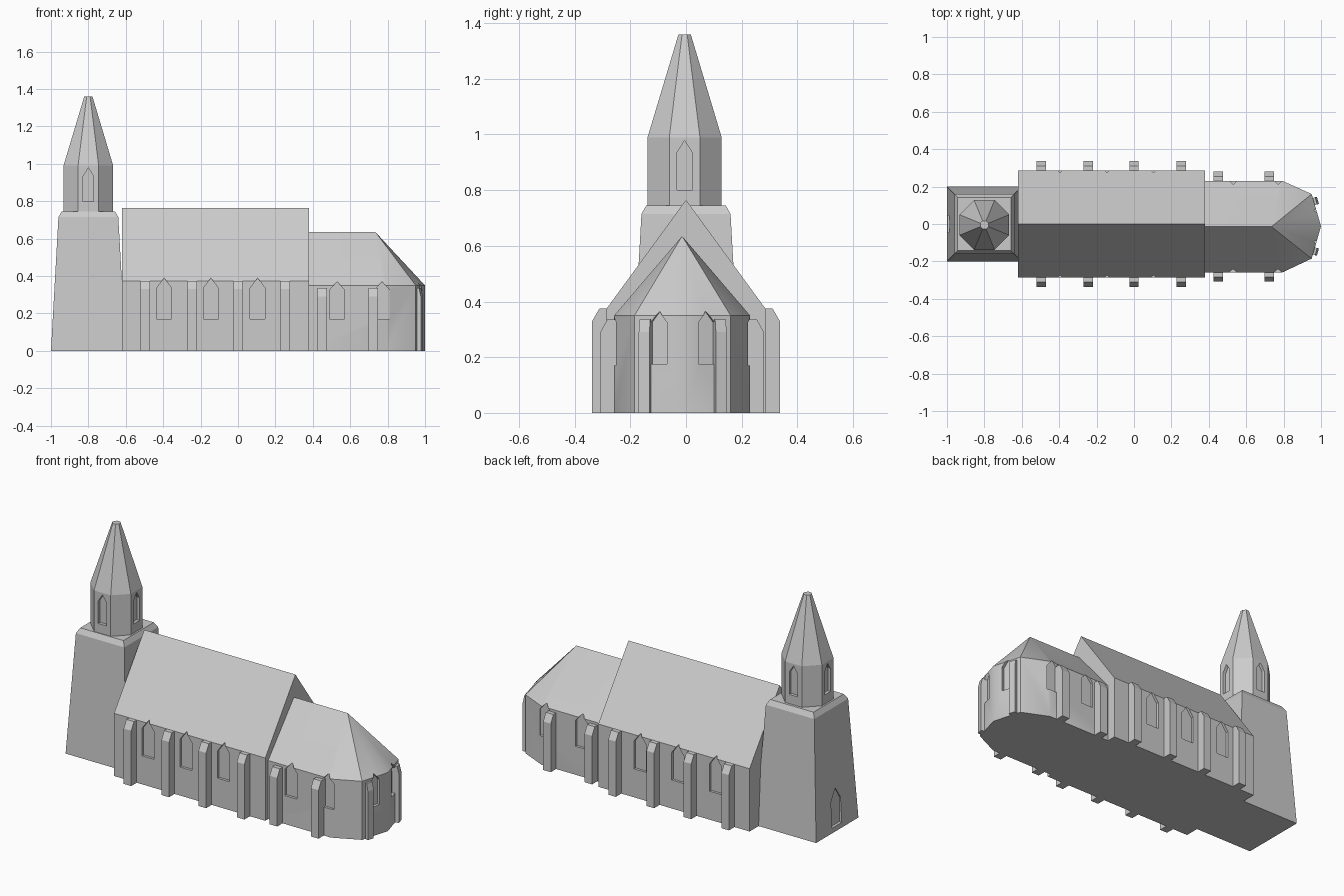
import bpy, bmesh, math
from mathutils import Vector

if "Cube" in bpy.data.objects:
    bpy.data.objects.remove(bpy.data.objects["Cube"])

stone = bpy.data.materials.new("light_grey_stone")
stone.diffuse_color = (0.6, 0.6, 0.6, 1)
stone.use_nodes = True
stone.node_tree.nodes["Principled BSDF"].inputs["Base Color"].default_value = stone.diffuse_color


def finish(name, bm, angle=None):
    bmesh.ops.recalc_face_normals(bm, faces=bm.faces)
    me = bpy.data.meshes.new(name)
    bm.to_mesh(me)
    bm.free()
    me.materials.append(stone)
    ob = bpy.data.objects.new(name, me)
    bpy.context.collection.objects.link(ob)
    return ob


def extrude(bm, pts, vec):
    """Closed prism from a planar outline."""
    a = [bm.verts.new(p) for p in pts]
    b = [bm.verts.new(Vector(p) + Vector(vec)) for p in pts]
    n = len(a)
    bm.faces.new(a)
    bm.faces.new(b[::-1])
    for i in range(n):
        bm.faces.new((a[i], b[i], b[(i + 1) % n], a[(i + 1) % n]))


def loft(bm, rings):
    """Closed stack of equal-count rings."""
    rs = [[bm.verts.new(p) for p in r] for r in rings]
    n = len(rs[0])
    bm.faces.new(rs[0])
    bm.faces.new(rs[-1][::-1])
    for a, b in zip(rs, rs[1:]):
        for i in range(n):
            bm.faces.new((a[i], a[(i + 1) % n], b[(i + 1) % n], b[i]))


def ring(cx, cy, z, apothem, n):
    r = apothem / math.cos(math.pi / n)
    return [(cx + r * math.cos((i + .5) * 2 * math.pi / n),
             cy + r * math.sin((i + .5) * 2 * math.pi / n), z) for i in range(n)]


def lancet(bm, x, y, deg, w, z0, z1, z2, depth):
    """Pointed window cutter on a wall at (x, y) facing deg."""
    a = math.radians(deg)
    n, t = Vector((math.cos(a), math.sin(a), 0)), Vector((-math.sin(a), math.cos(a), 0))
    base = Vector((x, y, 0)) - n * depth
    prof = [(-w / 2, z0), (w / 2, z0), (w / 2, z1), (0, z2), (-w / 2, z1)]
    extrude(bm, [base + t * u + Vector((0, 0, z)) for u, z in prof], n * (depth + .05))


def buttress(bm, x, y, deg, w, out, h):
    """Pier with a sloped outer top."""
    a = math.radians(deg)
    n, t = Vector((math.cos(a), math.sin(a), 0)), Vector((-math.sin(a), math.cos(a), 0))
    base = Vector((x, y, 0)) - t * w / 2
    prof = [(-.02, 0), (out, 0), (out, h - .045), (out * .5, h), (-.02, h)]
    extrude(bm, [base + n * d + Vector((0, 0, z)) for d, z in prof], t * w)


def carve(ob, bm):
    cutter = finish("window_cutter", bm)
    cutter.hide_render = True
    m = ob.modifiers.new("windows", 'BOOLEAN')
    m.operation, m.solver, m.object = 'DIFFERENCE', 'EXACT', cutter
    bpy.context.view_layer.objects.active = ob
    bpy.ops.object.modifier_apply(modifier=m.name)
    bpy.data.objects.remove(cutter)


# Tapered tower with a west doorway
bm = bmesh.new()
loft(bm, [ring(-.8, 0, z, r, 4) for z, r in ((0, .2), (.715, .16), (.745, .143))])
tower = finish("tower", bm)
bm = bmesh.new()
lancet(bm, -1, 0, 180, .09, .03, .18, .25, .018)
carve(tower, bm)

# Octagonal belfry and spire
bm = bmesh.new()
loft(bm, [ring(-.8, -.005, z, r, 8) for z, r in ((.74, .133), (.99, .133), (1.36, .022))])
belfry = finish("belfry_and_spire", bm)
bm = bmesh.new()
for k in range(4):
    a = k * math.pi / 2
    lancet(bm, -.8 + .133 * math.cos(a), -.005 + .133 * math.sin(a), k * 90,
           .055, .8, .935, .978, .018)
carve(belfry, bm)

# Nave with gabled roof
bm = bmesh.new()
extrude(bm, [(-.62, y, z) for y, z in
             ((-.285, 0), (.285, 0), (.285, .375), (0, .765), (-.285, .375))], (1, 0, 0))
nave = finish("nave", bm)
bm = bmesh.new()
for x in (-.395, -.145, .105):
    for s in (-1, 1):
        lancet(bm, x, s * .285, s * 90, .08, .17, .335, .39, .015)
carve(nave, bm)

# Chancel with rounded apse and fanned roof end
plan = [(.36, -.258), (.795, -.258), (.95, -.185), (1.0, -.012),
        (.95, .16), (.795, .23), (.36, .23)]
bm = bmesh.new()
low = [bm.verts.new((x, y, 0)) for x, y in plan]
top = [bm.verts.new((x, y, .35)) for x, y in plan]
r0, r1 = bm.verts.new((.36, -.014, .635)), bm.verts.new((.735, -.014, .635))
bm.faces.new(low)
for i in range(6):
    bm.faces.new((low[i], low[i + 1], top[i + 1], top[i]))
for i in range(1, 5):
    bm.faces.new((top[i], top[i + 1], r1))
bm.faces.new((top[0], top[1], r1, r0))
bm.faces.new((top[5], top[6], r0, r1))
bm.faces.new((low[6], low[0], top[0], r0, top[6]))
chancel = finish("chancel", bm)
bm = bmesh.new()
for x in (.53, .77):
    lancet(bm, x, -.258, -90, .08, .17, .325, .372, .015)
    lancet(bm, x, .23, 90, .08, .17, .325, .372, .015)
for s in (-1, 1):
    lancet(bm, .977, -.012 + s * .086, s * 16.2, .06, .175, .325, .365, .02)
carve(chancel, bm)
bpy.ops.object.select_all(action='DESELECT')
chancel.select_set(True)
bpy.context.view_layer.objects.active = chancel
bpy.ops.object.shade_smooth_by_angle(angle=math.radians(35))

# Buttresses
bm = bmesh.new()
for x in (-.495, -.245, 0, .253):
    for s in (-1, 1):
        buttress(bm, x, s * .285, s * 90, .05, .052, .375)
finish("nave_buttresses", bm)
bm = bmesh.new()
for x in (.45, .723):
    buttress(bm, x, -.258, -90, .05, .05, .335)
    buttress(bm, x, .23, 90, .05, .05, .335)
for s in (-1, 1):
    buttress(bm, .964, -.012 + s * .133, s * 16.2, .04, .02, .335)
finish("chancel_buttresses", bm)
